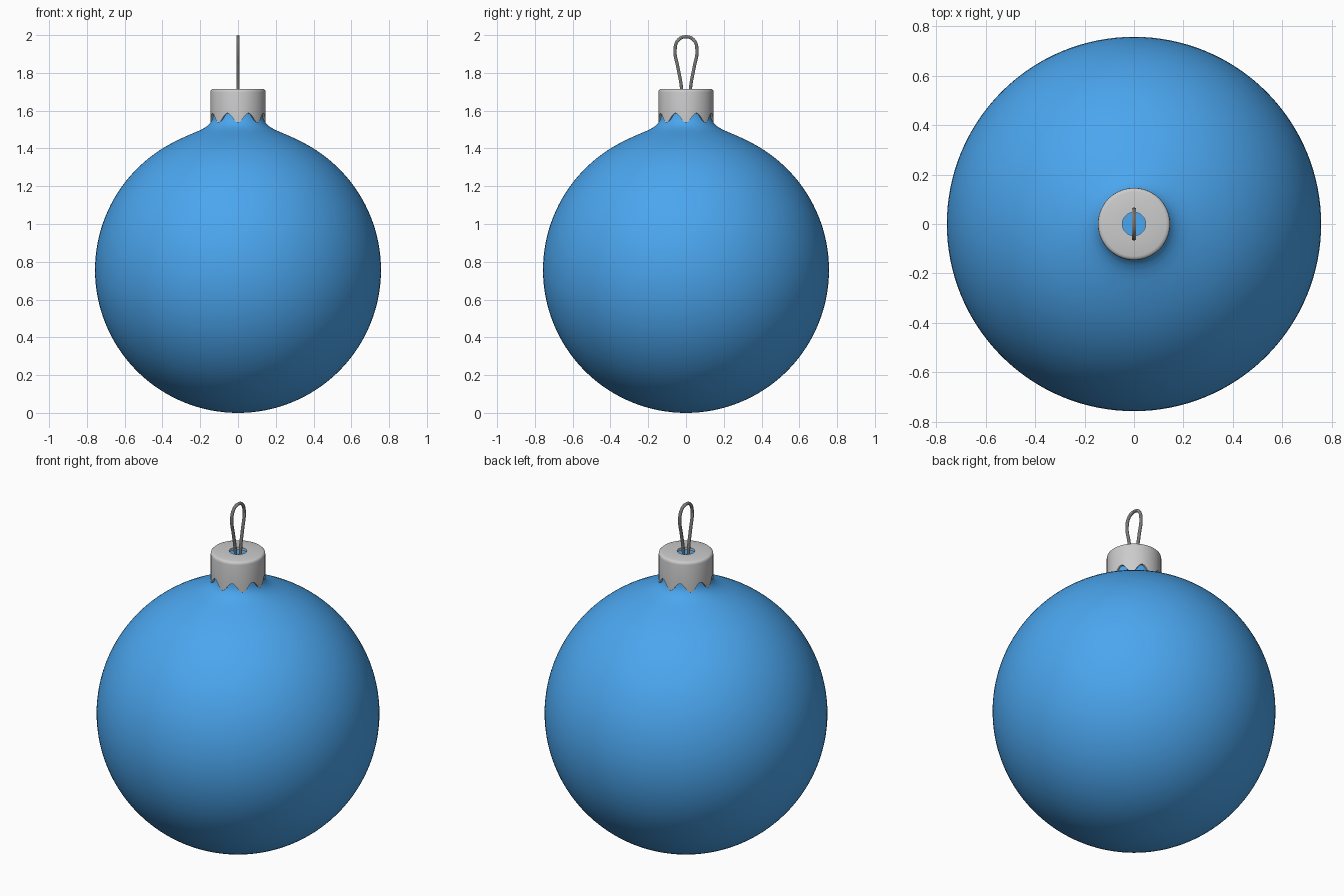
import bpy, bmesh, math

if "Cube" in bpy.data.objects:
    bpy.data.objects.remove(bpy.data.objects["Cube"])


def finish(obj, angle=35):
    bpy.ops.object.select_all(action='DESELECT')
    obj.select_set(True)
    bpy.context.view_layer.objects.active = obj
    bpy.ops.object.shade_smooth_by_angle(angle=math.radians(angle))


def lathe(name, profile, segments, closed=False):
    """Revolve profile(angle) -> [(radius, z), ...] around the z axis."""
    bm = bmesh.new()
    rings = []
    for i in range(segments):
        a = 2 * math.pi * i / segments
        rings.append([bm.verts.new((r * math.cos(a), r * math.sin(a), z))
                      for r, z in profile(a)])
    n = len(rings[0])
    for i in range(segments):
        p, q = rings[i], rings[(i + 1) % segments]
        for j in range(n if closed else n - 1):
            k = (j + 1) % n
            bm.faces.new((p[j], q[j], q[k], p[k]))
    bmesh.ops.remove_doubles(bm, verts=bm.verts, dist=1e-5)
    bmesh.ops.recalc_face_normals(bm, faces=bm.faces)
    mesh = bpy.data.meshes.new(name)
    bm.to_mesh(mesh)
    bm.free()
    obj = bpy.data.objects.new(name, mesh)
    bpy.context.collection.objects.link(obj)
    finish(obj)
    return obj


# Glass ball with a flared, closed neck
R = 0.757
START = math.asin(0.35 / R)
ball_outline = []
for i in range(57):
    t = math.pi - (math.pi - START) * i / 56
    ball_outline.append((R * math.sin(t) if i else 0.0, R + R * math.cos(t)))
ball_outline += [(0.31, 1.449), (0.27, 1.467), (0.23, 1.484), (0.195, 1.499),
                 (0.168, 1.515), (0.148, 1.533), (0.136, 1.555),
                 (0.131, 1.585), (0.13, 1.68), (0.0, 1.68)]
ball = lathe("ball", lambda a: ball_outline, 128)
blue = bpy.data.materials.new("blue")
blue.diffuse_color = (0.07, 0.38, 0.86, 1)
blue.use_nodes = True
blue.node_tree.nodes["Principled BSDF"].inputs["Base Color"].default_value = blue.diffuse_color
ball.data.materials.append(blue)


# Metal cap: thin shell with a central hole and eight scalloped teeth
def cap_profile(a):
    low = 1.562 - 0.025 * math.cos(8 * a)
    return [(0.047, 1.716), (0.130, 1.716), (0.139, 1.713), (0.144, 1.708),
            (0.146, 1.698), (0.146, low), (0.136, low), (0.136, 1.70),
            (0.047, 1.70)]


lathe("cap", cap_profile, 128, closed=True)

# Wire hanging loop passing through the hole in the cap
half = [(0.022, 1.66), (0.025, 1.73), (0.043, 1.83), (0.058, 1.92),
        (0.042, 1.973)]
path = half + [(0.0, 1.991)] + [(-y, z) for y, z in reversed(half)]
curve = bpy.data.curves.new("hanging_loop", 'CURVE')
curve.dimensions = '3D'
curve.bevel_depth = 0.009
curve.bevel_resolution = 3
curve.use_fill_caps = True
spline = curve.splines.new('BEZIER')
spline.resolution_u = 10
spline.bezier_points.add(len(path) - 1)
for point, (y, z) in zip(spline.bezier_points, path):
    point.co = (0, y, z)
    point.handle_left_type = point.handle_right_type = 'AUTO'
loop = bpy.data.objects.new("hanging_loop", curve)
bpy.context.collection.objects.link(loop)
bpy.ops.object.select_all(action='DESELECT')
loop.select_set(True)
bpy.context.view_layer.objects.active = loop
bpy.ops.object.convert(target='MESH')
finish(bpy.context.view_layer.objects.active)
